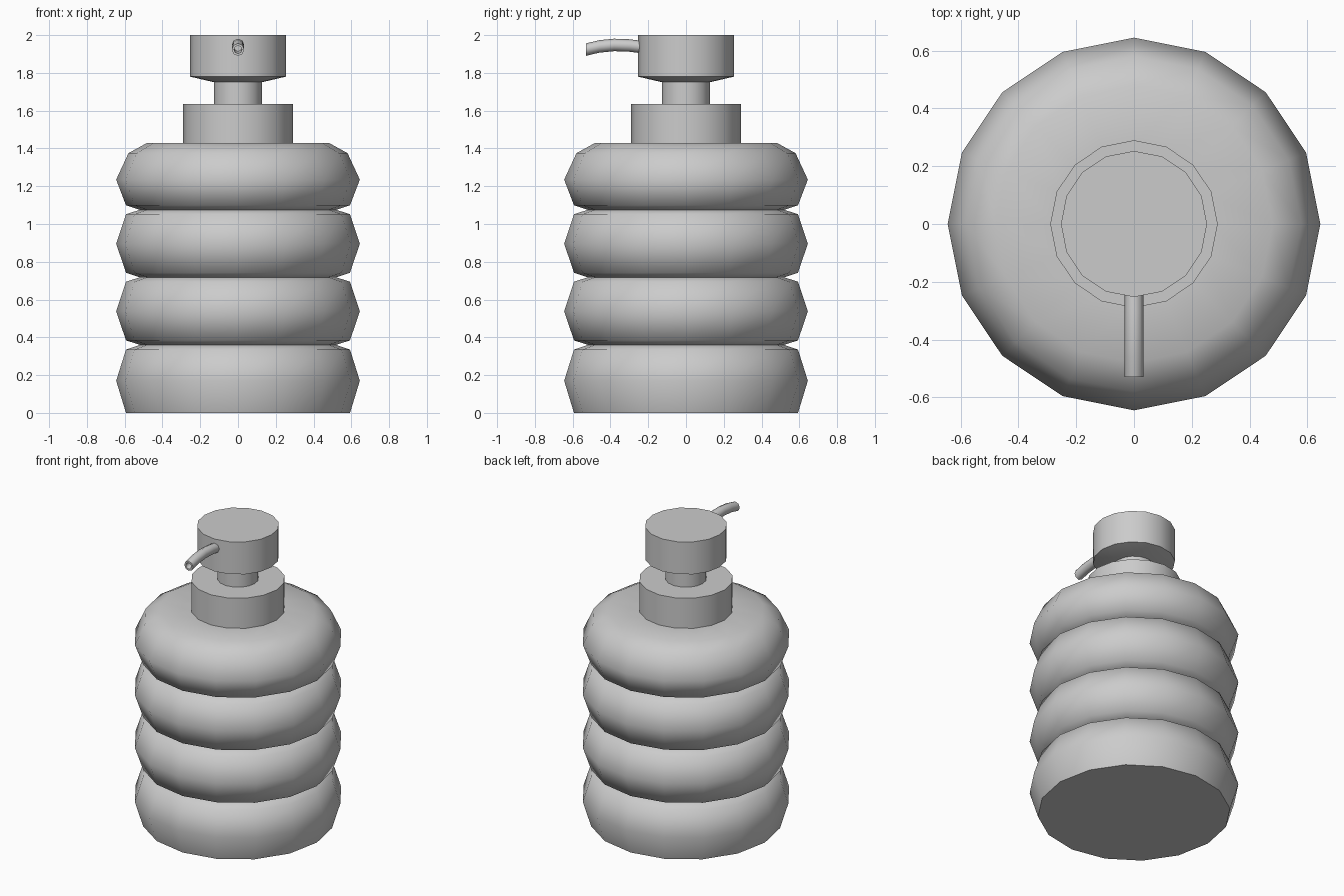
import bpy, bmesh, math

cube = bpy.data.objects.get("Cube")
if cube:
    bpy.data.objects.remove(cube, do_unlink=True)

grey = bpy.data.materials.new("plain_grey")
grey.use_nodes = True
colour = (0.6, 0.6, 0.6, 1)
grey.diffuse_color = colour
grey.node_tree.nodes["Principled BSDF"].inputs["Base Color"].default_value = colour


def finish(name, bm, angle):
    """Turn a bmesh into a smooth-shaded object with sharp creases."""
    bmesh.ops.recalc_face_normals(bm, faces=bm.faces)
    mesh = bpy.data.meshes.new(name)
    bm.to_mesh(mesh)
    bm.free()
    mesh.materials.append(grey)
    obj = bpy.data.objects.new(name, mesh)
    bpy.context.collection.objects.link(obj)
    bpy.ops.object.select_all(action='DESELECT')
    obj.select_set(True)
    bpy.context.view_layer.objects.active = obj
    bpy.ops.object.shade_smooth_by_angle(angle=math.radians(angle))


def loft(bm, rings):
    """Skin consecutive vertex rings and cap both ends."""
    n = len(rings[0])
    for a, b in zip(rings, rings[1:]):
        for i in range(n):
            j = (i + 1) % n
            bm.faces.new((a[i], a[j], b[j], b[i]))
    bm.faces.new(rings[0])
    bm.faces.new(rings[-1])


def lathe(name, profile, angle=60, sides=16):
    """Spin (radius, height) points around the z axis."""
    bm = bmesh.new()
    turns = [math.tau * i / sides for i in range(sides)]
    rings = [[bm.verts.new((r * math.cos(t), r * math.sin(t), z)) for t in turns]
             for r, z in profile]
    loft(bm, rings)
    finish(name, bm, angle)


# Bottle: four stacked bulges separated by tight creases
bulge, shoulder, crease = 0.645, 0.593, 0.52
profile = [(shoulder, 0), (bulge, 0.17), (shoulder, 0.335)]
for base in (0.36, 0.718, 1.075):
    profile += [(crease, base), (shoulder, base + 0.024), (bulge, base + 0.178)]
    if base < 1:
        profile.append((shoulder, base + 0.334))
profile[-1] = (bulge, 1.235)
profile += [(0.58, 1.375), (0.48, 1.43), (0.27, 1.43)]
lathe("bottle_body", profile)

# Pump
lathe("pump_collar", [(0.29, 1.42), (0.29, 1.635)])
lathe("pump_stem", [(0.127, 1.62), (0.127, 1.76)])
lathe("pump_head", [(0.125, 1.75), (0.253, 1.78), (0.253, 2.0)])

# Spout: a bent tube with a recessed opening at the tip
path = [(-0.22, 1.935, 0.033), (-0.3, 1.945, 0.033), (-0.38, 1.948, 0.033),
        (-0.46, 1.94, 0.033), (-0.53, 1.923, 0.033),
        (-0.53, 1.923, 0.021), (-0.48, 1.935, 0.021)]
bm = bmesh.new()
turns = [math.tau * i / 8 for i in range(8)]
rings = [[bm.verts.new((r * math.cos(t), y, z + r * math.sin(t))) for t in turns]
         for y, z, r in path]
loft(bm, rings)
finish("spout", bm, 50)
